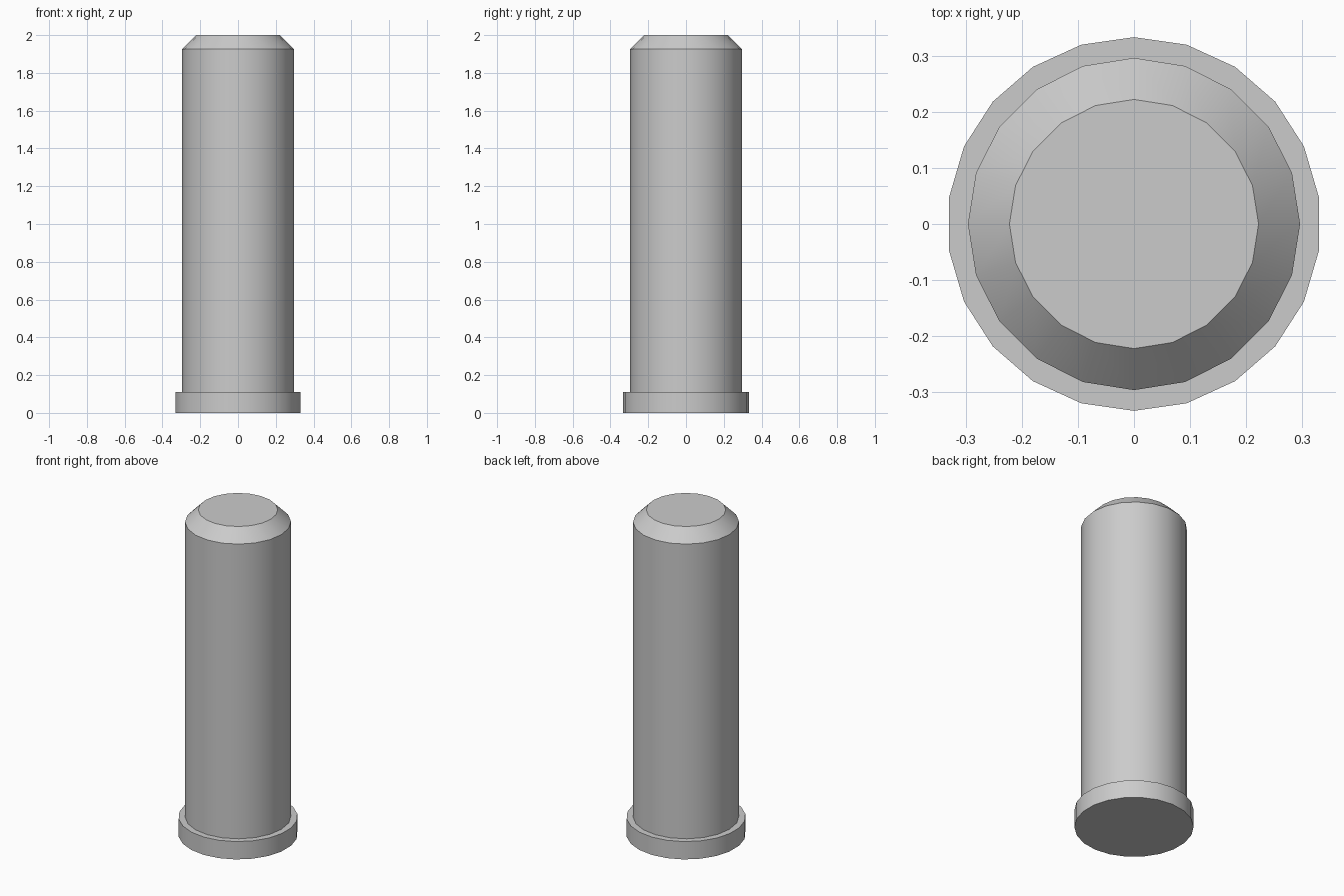
import bpy, bmesh
from math import cos, sin, pi, radians

if "Cube" in bpy.data.objects:
    bpy.data.objects.remove(bpy.data.objects["Cube"])


def lathe(name, sides, profile):
    """Closed solid of stacked rings; profile lists (radius, z) from bottom to top."""
    bm = bmesh.new()
    rings = [[bm.verts.new((r * sin(2 * pi * i / sides), r * cos(2 * pi * i / sides), z))
              for i in range(sides)] for r, z in profile]
    for low, high in zip(rings, rings[1:]):
        for i in range(sides):
            j = (i + 1) % sides
            bm.faces.new((low[i], low[j], high[j], high[i]))
    bm.faces.new(rings[0])
    bm.faces.new(rings[-1])
    bmesh.ops.recalc_face_normals(bm, faces=bm.faces)
    mesh = bpy.data.meshes.new(name)
    bm.to_mesh(mesh)
    bm.free()
    obj = bpy.data.objects.new(name, mesh)
    bpy.context.collection.objects.link(obj)
    bpy.ops.object.select_all(action='DESELECT')
    obj.select_set(True)
    bpy.context.view_layer.objects.active = obj
    bpy.ops.object.shade_smooth_by_angle(angle=radians(30))
    return obj


# Wide foot disc
lathe("base_flange", 22, [(0.333, 0), (0.333, 0.11)])

# Tall post with a chamfered top
lathe("post", 20, [(0.296, 0.11), (0.296, 1.926), (0.222, 2.0)])
